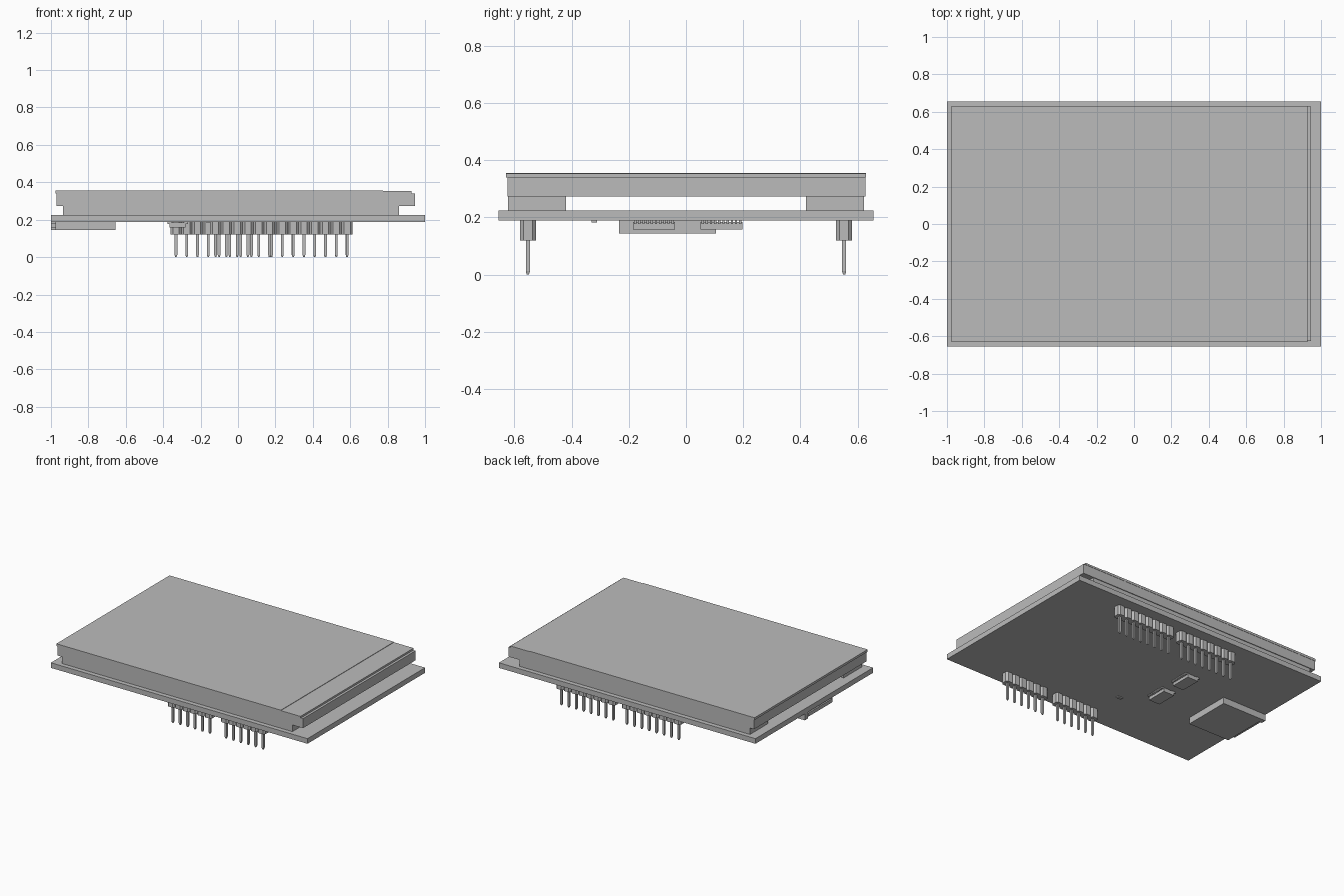
import bpy
import bmesh

if "Cube" in bpy.data.objects:
    bpy.data.objects.remove(bpy.data.objects["Cube"], do_unlink=True)

grey = bpy.data.materials.new("plain_grey")
grey.use_nodes = True
grey.diffuse_color = (0.5, 0.5, 0.5, 1)
grey.node_tree.nodes["Principled BSDF"].inputs["Base Color"].default_value = (0.5, 0.5, 0.5, 1)


def finish(name, bm):
    bmesh.ops.recalc_face_normals(bm, faces=bm.faces)
    mesh = bpy.data.meshes.new(name)
    bm.to_mesh(mesh)
    bm.free()
    mesh.materials.append(grey)
    obj = bpy.data.objects.new(name, mesh)
    bpy.context.collection.objects.link(obj)
    return obj


def add_box(bm, xs, ys, zs):
    verts = bmesh.ops.create_cube(bm, size=1)["verts"]
    for v in verts:
        for i, (lo, hi) in enumerate((xs, ys, zs)):
            v.co[i] = lo if v.co[i] < 0 else hi
    return verts


def box(name, xs, ys, zs):
    bm = bmesh.new()
    add_box(bm, xs, ys, zs)
    return finish(name, bm)


def prism(bm, outline, z0, z1):
    face = bm.faces.new([bm.verts.new((x, y, z0)) for x, y in outline])
    top = bmesh.ops.extrude_face_region(bm, geom=[face])["geom"]
    for v in top:
        if isinstance(v, bmesh.types.BMVert):
            v.co.z = z1


BOARD_BOTTOM, BOARD_TOP = 0.189, 0.225
PITCH = 0.0577

# Circuit board and display stack
box("circuit_board", (-1, 1), (-0.655, 0.655), (BOARD_BOTTOM, BOARD_TOP))
for side, name in ((-1, "front_spacer"), (1, "back_spacer")):
    box(name, (-0.935, 0.86), sorted((side * 0.42, side * 0.623)), (BOARD_TOP, 0.273))
box("display_body", (-0.97, 0.945), (-0.625, 0.628), (0.273, 0.34))
box("display_glass", (-0.975, 0.775), (-0.63, 0.63), (0.34, 0.356))
box("display_end_strip", (0.775, 0.928), (-0.63, 0.63), (0.34, 0.353))


def header(name, first_x, y, count):
    """Row of chamfered housings with tapered square pins."""
    housing, pins = bmesh.new(), bmesh.new()
    w, d, c, r = PITCH / 2, 0.028, 0.012, 0.0073
    for i in range(count):
        x = first_x + i * PITCH
        outline = [(x - w, y - d + c), (x - w + c, y - d), (x + w - c, y - d), (x + w, y - d + c),
                   (x + w, y + d - c), (x + w - c, y + d), (x - w + c, y + d), (x - w, y + d - c)]
        prism(housing, outline, 0.12, BOARD_BOTTOM)
        add_box(pins, (x - r, x + r), (y - r, y + r), (0.012, 0.122))
        bmesh.ops.create_cone(pins, cap_ends=True, segments=4, radius1=r * 0.7, radius2=r * 1.414,
                              depth=0.012)
        tip = list(pins.verts)[-8:]
        bmesh.ops.rotate(pins, verts=tip, matrix=QUARTER)
        bmesh.ops.translate(pins, verts=tip, vec=(x, y, 0.006))
    finish(name + "_housing", housing)
    finish(name + "_pins", pins)


from mathutils import Matrix
from math import pi
QUARTER = Matrix.Rotation(pi / 4, 3, "Z")

# Pin headers beneath the board
header("back_right_header", -0.332, 0.553, 8)
header("back_left_header", 0.179, 0.553, 8)
header("front_right_header", -0.12, -0.553, 6)
header("front_left_header", 0.295, -0.553, 6)

# Small chips with legs on both long sides
for name, y0 in (("front_chip", -0.185), ("back_chip", 0.051)):
    box(name, (-0.365, -0.28), (y0, y0 + 0.146), (0.157, 0.184))
    legs = bmesh.new()
    for i in range(10):
        y = y0 + 0.0073 + i * 0.0146
        for xs in ((-0.378, -0.355), (-0.29, -0.267)):
            add_box(legs, xs, (y - 0.004, y + 0.004), (0.177, BOARD_BOTTOM))
    finish(name + "_legs", legs)

# Tiny surface component
box("small_component", (-0.168, -0.128), (-0.331, -0.311), (0.182, BOARD_BOTTOM))

# Card socket with the card edge showing
box("card_socket", (-0.977, -0.655), (-0.235, 0.105), (0.144, BOARD_BOTTOM))
box("card_edge", (-1, -0.97), (-0.2, 0.062), (0.155, 0.18))
box("socket_lug", (-1, -0.97), (0.07, 0.105), (0.144, BOARD_BOTTOM))
